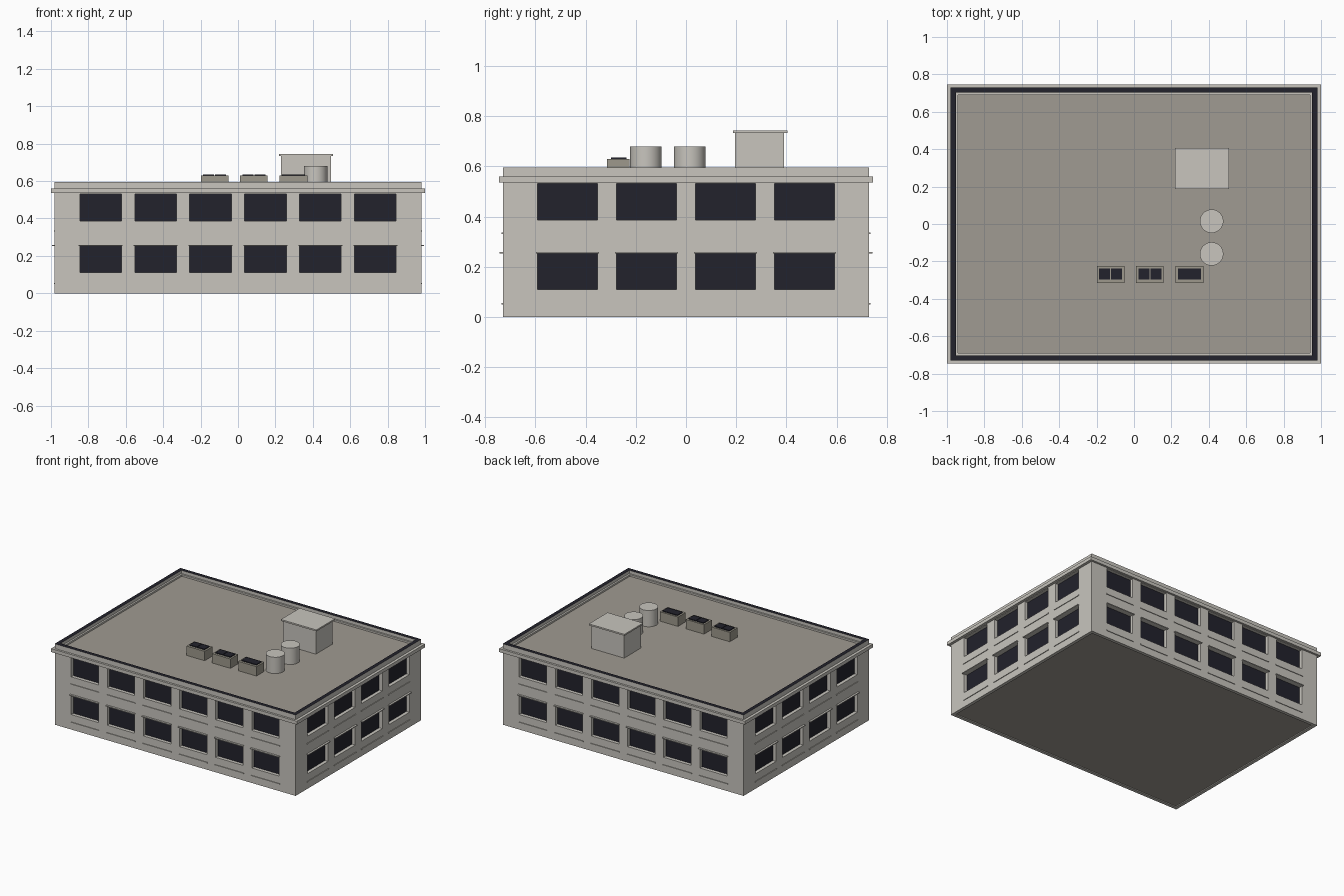
import bpy, bmesh
from mathutils import Vector

cube = bpy.data.objects.get("Cube")
if cube:
    bpy.data.objects.remove(cube, do_unlink=True)


def make_material(name, rgb):
    m = bpy.data.materials.new(name)
    m.use_nodes = True
    col = (*rgb, 1.0)
    m.diffuse_color = col
    m.node_tree.nodes["Principled BSDF"].inputs["Base Color"].default_value = col
    return m


STONE = make_material("pale stone", (0.58, 0.56, 0.515))
ROOF = make_material("roof grey", (0.352, 0.325, 0.287))
DARK = make_material("dark glass", (0.016, 0.016, 0.025))
METAL = make_material("unit grey", (0.337, 0.318, 0.262))


def finish(name, bm, *mats):
    bmesh.ops.remove_doubles(bm, verts=bm.verts, dist=1e-5)
    bmesh.ops.recalc_face_normals(bm, faces=bm.faces)
    me = bpy.data.meshes.new(name)
    bm.to_mesh(me)
    bm.free()
    for m in mats:
        me.materials.append(m)
    ob = bpy.data.objects.new(name, me)
    bpy.context.collection.objects.link(ob)
    return ob


def add_box(bm, lo, hi):
    lo, hi = Vector(lo), Vector(hi)
    for v in bmesh.ops.create_cube(bm, size=1)["verts"]:
        v.co = Vector((v.co[i] * (hi[i] - lo[i]) + (hi[i] + lo[i]) / 2 for i in range(3)))


def box(name, lo, hi, mat):
    bm = bmesh.new()
    add_box(bm, lo, hi)
    return finish(name, bm, mat)


def ring(name, hx, hy, width, z0, z1, mat, top_mat=None):
    """Rectangular frame; its top can have its own colour."""
    bm = bmesh.new()
    corners = [(-1, -1), (1, -1), (1, 1), (-1, 1)]
    loops = [[bm.verts.new((sx * (hx - w), sy * (hy - w), z)) for sx, sy in corners]
             for w, z in ((0, z0), (0, z1), (width, z1), (width, z0))]
    for i in range(4):
        for k in range(4):
            a, b, n = loops[i], loops[(i + 1) % 4], (k + 1) % 4
            f = bm.faces.new((a[k], a[n], b[n], b[k]))
            if top_mat and i == 1:
                f.material_index = 1
    return finish(name, bm, mat, *([top_mat] if top_mat else []))


HX, HY, TOP = 0.98, 0.73, 0.56
RECESS = 0.025
ROWS = [(0.11, 0.253), (0.387, 0.532)]


def columns(count, pitch, width):
    mids = [(i - (count - 1) / 2) * pitch for i in range(count)]
    return [(m - width / 2, m + width / 2) for m in mids]


FRONT = columns(6, 0.294, 0.222)
SIDE = columns(4, 0.315, 0.24)

# The four facades: position along the wall u, depth inward d, height z
FACADES = [
    (FRONT, HX, lambda u, d, z: (u, -HY + d, z)),
    (FRONT, HX, lambda u, d, z: (u, HY - d, z)),
    (SIDE, HY, lambda u, d, z: (HX - d, u, z)),
    (SIDE, HY, lambda u, d, z: (-HX + d, u, z)),
]

# Walls with recessed window panes
bm = bmesh.new()


def quad(pts, mat=0):
    bm.faces.new([bm.verts.new(p) for p in pts]).material_index = mat


for cols, half, place in FACADES:
    us = [-half] + [u for c in cols for u in c] + [half]
    zs = [0] + [z for r in ROWS for z in r] + [TOP]
    for i in range(len(us) - 1):
        for j in range(len(zs) - 1):
            rim = [(us[i], zs[j]), (us[i + 1], zs[j]),
                   (us[i + 1], zs[j + 1]), (us[i], zs[j + 1])]
            if i % 2 and j % 2:
                quad([place(u, RECESS, z) for u, z in rim], 1)
                for k in range(4):
                    (u0, z0), (u1, z1) = rim[k], rim[(k + 1) % 4]
                    quad([place(u0, 0, z0), place(u1, 0, z1),
                          place(u1, RECESS, z1), place(u0, RECESS, z0)])
            else:
                quad([place(u, 0, z) for u, z in rim])
finish("walls", bm, STONE, DARK)

# Thin ledges above the lower windows and below every window
bm = bmesh.new()
for cols, half, place in FACADES:
    for u0, u1 in cols:
        for z, out in ((0.256, 0.014), (0.333, 0.005), (0.053, 0.005)):
            a = place(u0 - 0.006, 0.002, z - 0.003)
            b = place(u1 + 0.006, -out, z + 0.003)
            add_box(bm, [min(p) for p in zip(a, b)], [max(p) for p in zip(a, b)])
finish("window_ledges", bm, STONE)

# Base, roof deck and parapet
ring("base_rim", HX, HY, 0.024, 0, 0.012, STONE)
box("floor", (-0.965, -0.715, 0.006), (0.965, 0.715, 0.012), ROOF)
box("roof_deck", (-0.96, -0.71, 0.55), (0.96, 0.71, TOP), ROOF)
ring("cornice", 1.0, 0.745, 0.03, 0.535, TOP, STONE)
ring("parapet", HX, HY, 0.027, TOP, 0.595, STONE, DARK)
ring("roof_curb", 0.953, 0.703, 0.013, TOP, 0.572, STONE)

# Stair house
box("stair_house", (0.23, 0.195, TOP), (0.497, 0.39, 0.735), STONE)
box("stair_house_roof", (0.218, 0.187, 0.733), (0.507, 0.405, 0.744), STONE)

# Rooftop tanks
for i, y in enumerate((0.015, -0.16)):
    bm = bmesh.new()
    bmesh.ops.create_cone(bm, cap_ends=True, segments=32, radius1=0.063,
                          radius2=0.063, depth=0.12)
    bmesh.ops.translate(bm, verts=bm.verts, vec=(0.415, y, TOP + 0.06))
    tank = finish(f"tank_{i + 1}", bm, STONE)
    bpy.ops.object.select_all(action="DESELECT")
    tank.select_set(True)
    bpy.context.view_layer.objects.active = tank
    bpy.ops.object.shade_smooth_by_angle()

# Air units with dark vents on top
for i, (x, vents) in enumerate(((-0.125, 2), (0.085, 2), (0.297, 1))):
    box(f"air_unit_{i + 1}", (x - 0.074, -0.315, TOP), (x + 0.074, -0.225, 0.629), METAL)
    bm = bmesh.new()
    w = 0.126 / vents
    for k in range(vents):
        left = x - 0.063 + k * w
        add_box(bm, (left + 0.002, -0.298, 0.628), (left + w - 0.002, -0.238, 0.635))
    finish(f"air_unit_vents_{i + 1}", bm, DARK)
